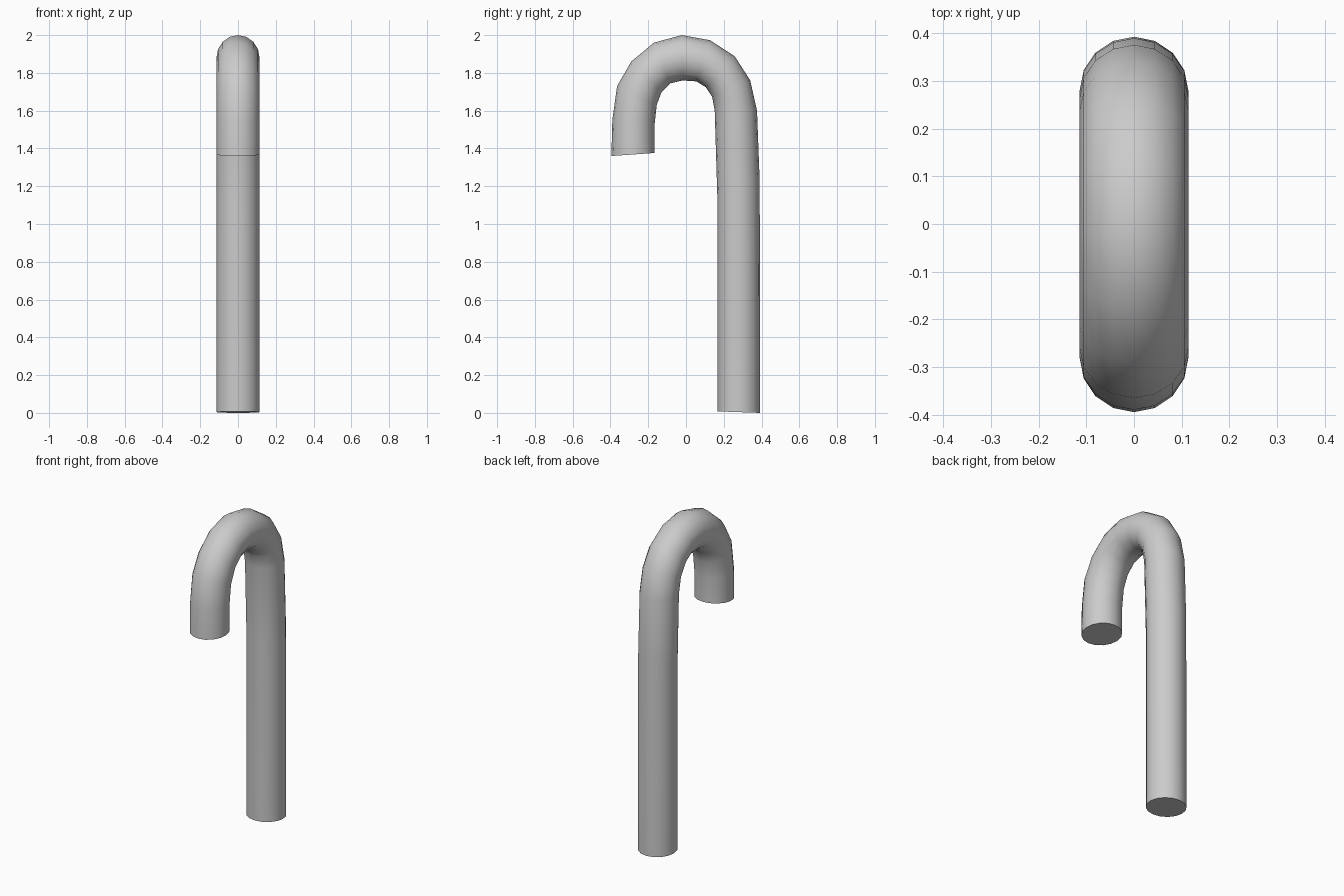
import bpy, bmesh, math
from mathutils import Vector

if "Cube" in bpy.data.objects:
    bpy.data.objects.remove(bpy.data.objects["Cube"])

SIDES, RADIUS = 16, 0.1143

# outer and inner edge of each ring, as (y, z)
rings = [
    ((0.393, 0.00), (0.166, 0.008)),
    ((0.390, 1.23), (0.166, 1.14)),
    ((0.376, 1.60), (0.152, 1.60)),
    ((0.340, 1.76), (0.138, 1.675)),
    ((0.258, 1.888), (0.104, 1.725)),
    ((0.127, 1.973), (0.055, 1.755)),
    ((-0.022, 2.00), (-0.018, 1.76)),
    ((-0.170, 1.960), (-0.082, 1.745)),
    ((-0.290, 1.860), (-0.130, 1.697)),
    ((-0.365, 1.730), (-0.155, 1.63)),
    ((-0.390, 1.550), (-0.166, 1.53)),
    ((-0.395, 1.360), (-0.166, 1.376)),
]

# hooked round tube: one ring of vertices per station, bridged and capped
bm = bmesh.new()
loops = []
for (oy, oz), (iy, iz) in rings:
    outer, inner = Vector((0, oy, oz)), Vector((0, iy, iz))
    mid, half = (outer + inner) / 2, (outer - inner) / 2
    loop = []
    for k in range(SIDES):
        a = math.tau * k / SIDES
        loop.append(bm.verts.new(mid + half * math.cos(a) + Vector((RADIUS * math.sin(a), 0, 0))))
    loops.append(loop)
for a, b in zip(loops, loops[1:]):
    for k in range(SIDES):
        n = (k + 1) % SIDES
        bm.faces.new((a[k], a[n], b[n], b[k]))
bm.faces.new(loops[0])
bm.faces.new(loops[-1])
bmesh.ops.recalc_face_normals(bm, faces=bm.faces)

mesh = bpy.data.meshes.new("hooked_cane")
bm.to_mesh(mesh)
bm.free()
cane = bpy.data.objects.new("hooked_cane", mesh)
bpy.context.collection.objects.link(cane)

# smooth sides, sharp cap rims
bpy.context.view_layer.objects.active = cane
cane.select_set(True)
bpy.ops.object.shade_smooth_by_angle(angle=math.radians(50))
